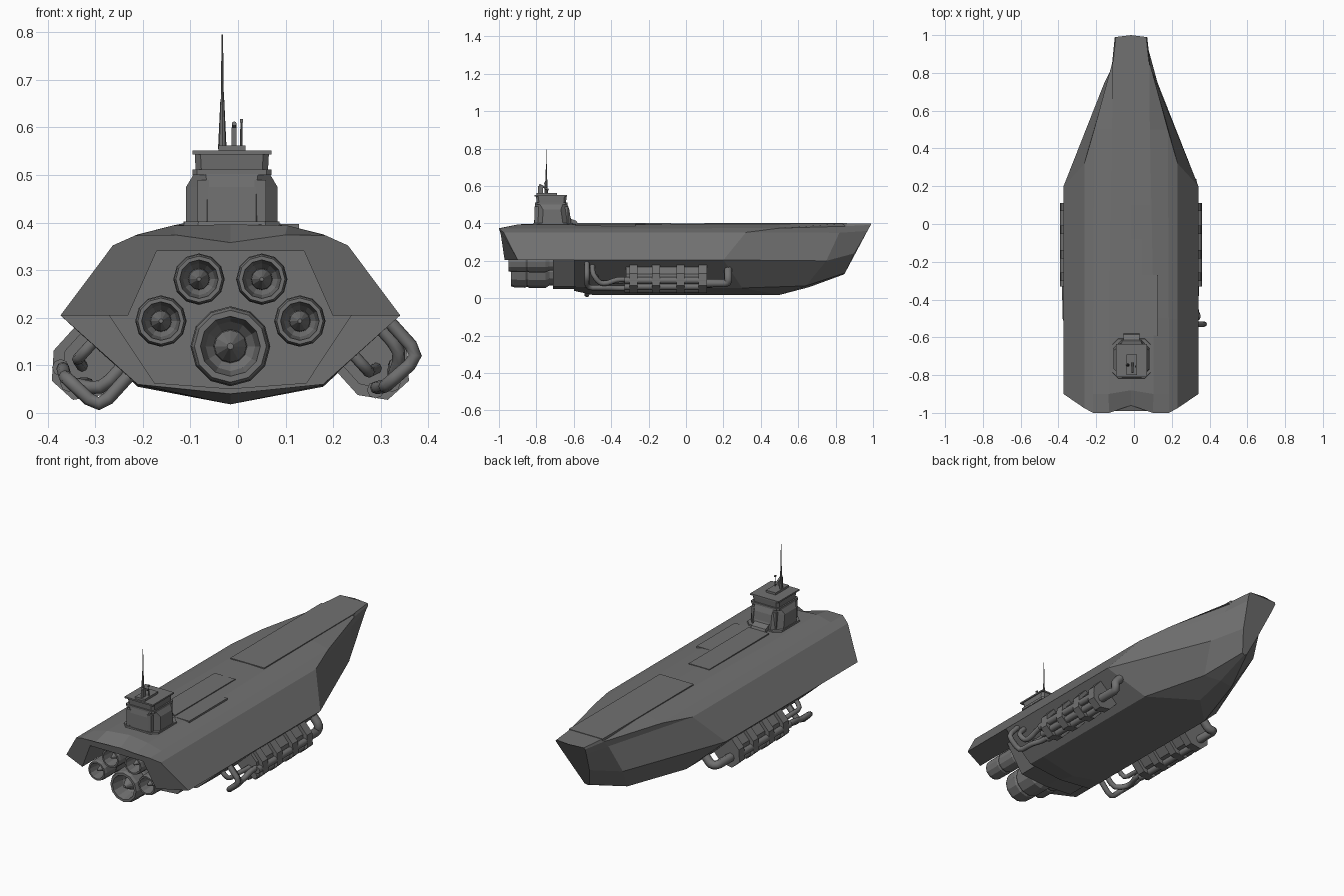
import bpy, bmesh, math
from mathutils import Vector

if "Cube" in bpy.data.objects:
    bpy.data.objects.remove(bpy.data.objects["Cube"])

CX = -0.016  # ship centreline
grey = bpy.data.materials.new("hull grey")
grey.diffuse_color = (0.165, 0.165, 0.165, 1)
grey.use_nodes = True
grey.node_tree.nodes["Principled BSDF"].inputs["Base Color"].default_value = grey.diffuse_color


def finish(name, bm):
    bmesh.ops.remove_doubles(bm, verts=bm.verts, dist=1e-5)
    bmesh.ops.recalc_face_normals(bm, faces=bm.faces)
    me = bpy.data.meshes.new(name)
    bm.to_mesh(me)
    bm.free()
    me.materials.append(grey)
    ob = bpy.data.objects.new(name, me)
    bpy.context.collection.objects.link(ob)
    return ob


def loft(name, rings, caps=True):
    """Skin a list of equal-length closed rings."""
    bm = bmesh.new()
    vs = [[bm.verts.new(p) for p in r] for r in rings]
    n = len(vs[0])
    for a, b in zip(vs, vs[1:]):
        for i in range(n):
            j = (i + 1) % n
            bm.faces.new((a[i], a[j], b[j], b[i]))
    if caps:
        bm.faces.new(vs[0])
        bm.faces.new(vs[-1])
    return finish(name, bm)


def full(half):
    """Half section (first and last points on the centreline) to full ring."""
    return [(CX + x, y, z) for x, y, z in half] + \
           [(CX - x, y, z) for x, y, z in half[-2:0:-1]]


def box(name, x0, x1, y0, y1, z0, z1):
    return loft(name, [[(x0, y0, z), (x1, y0, z), (x1, y1, z), (x0, y1, z)]
                       for z in (z0, z1)])


def lathe(name, prof, x, z, n=12):
    """Spin (radius, y) profile about a fore-aft axis."""
    rings = [[(x + r * math.cos(2 * math.pi * i / n), y,
               z + r * math.sin(2 * math.pi * i / n)) for i in range(n)]
             for r, y in prof]
    return loft(name, rings)


def pipe(name, pts, r):
    """Tube along a path, corners cut so bends look round."""
    p = [Vector(q) for q in pts]
    path = [p[0]]
    for a, b, c in zip(p, p[1:], p[2:]):
        d = min(0.03, (a - b).length * .45, (c - b).length * .45)
        s, e = b + (a - b).normalized() * d, b + (c - b).normalized() * d
        path += [s, s * .25 + b * .5 + e * .25, e]
    path.append(p[-1])
    cu = bpy.data.curves.new(name, 'CURVE')
    cu.dimensions = '3D'
    cu.bevel_depth, cu.bevel_resolution, cu.use_fill_caps = r, 2, True
    sp = cu.splines.new('POLY')
    sp.points.add(len(path) - 1)
    for q, v in zip(sp.points, path):
        q.co = (*v, 1)
    cu.materials.append(grey)
    ob = bpy.data.objects.new(name, cu)
    bpy.context.collection.objects.link(ob)


# main hull: keel, bilge, chine, shoulder, deck edges, deck centre
hull = [
    [(0, -.6, .04), (.195, -.6, .06), (.357, -.6, .205), (.247, -.6, .352),
     (.2, -.6, .373), (.12, -.6, .394), (0, -.6, .398)],
    [(0, -.5, .018), (.195, -.5, .058), (.357, -.5, .205), (.247, -.5, .352),
     (.2, -.5, .373), (.12, -.5, .394), (0, -.5, .398)],
    [(0, .5, .018), (.195, .3, .055), (.357, .2, .205), (.247, .32, .352),
     (.195, .5, .375), (.1, .5, .398), (0, .5, .4)],
    [(0, .66, .06), (.09, .64, .066), (.14, .75, .2), (.105, .82, .35),
     (.1, .85, .385), (.095, .85, .4), (0, .85, .4)],
    [(0, .845, .128), (.014, .85, .135), (.05, .9, .24), (.08, .97, .36),
     (.086, .988, .392), (.08, .99, .4), (0, 1.0, .4)]]
loft("main_hull", [full(h) for h in hull])

# overhanging stern shell around the engine bay
shell = [
    [(0, -.96, .34), (.155, -.99, .34), (.215, -.97, .205), (.357, -.9, .205),
     (.247, -.975, .352), (.2, -1, .373), (.115, -1, .374), (0, -.96, .358)],
    [(0, -.9, .34), (.155, -.9, .34), (.215, -.9, .205), (.357, -.89, .205),
     (.247, -.9, .352), (.2, -.9, .373), (.12, -.9, .394), (0, -.88, .396)],
    [(0, -.59, .34), (.155, -.59, .34), (.215, -.59, .205), (.357, -.59, .205),
     (.247, -.59, .352), (.2, -.59, .373), (.12, -.59, .394), (0, -.59, .398)]]
loft("stern_shell", [full(h) for h in shell])

# engine bulkhead
loft("engine_bulkhead", [full([(0, y, .05), (.16, y, .062), (.255, y, .205),
                               (.165, y, .345), (0, y, .345)])
                         for y in (-.71, -.58)])

# engines with recessed nozzles and centre cones
for i, (x, z, R, y) in enumerate([(0, .14, .084, -.935), (-.066, .281, .054, -.95),
                                  (.066, .281, .054, -.95), (-.146, .193, .054, -.95),
                                  (.146, .193, .054, -.95)]):
    lathe("engine_%d" % i, [(R * .85, -.65), (R * .85, -.73), (R, -.75), (R, -.84),
                            (R * .93, -.85), (R, -.86), (R * .97, y + .015), (R * .9, y),
                            (R * .75, y), (R * .62, y + .07), (R * .42, y + .09),
                            (R * .4, y + .06), (R * .08, y + .01)], CX + x, z)


# side machinery: local frame on the sloping lower hull
def place(side, y, u, n):
    return (CX + side * (.276 + .74 * u + .67 * n), y, .1325 + .67 * u - .74 * n)


def slab(name, side, y0, y1, w, h, wt, ht):
    pr = [(-w, -.01), (-w, h), (-wt, ht), (wt, ht), (w, h), (w, -.01)]
    loft(name, [[place(side, y, u, n) for u, n in pr] for y in (y0, y1)])


for side, nm in ((1, "right"), (-1, "left")):
    slab(nm + "_machinery", side, -.32, .1, .052, .05, .025, .088)
    for k, y in enumerate((-.28, -.16, -.03, .09)):
        slab(nm + "_rib_%d" % k, side, y - .022, y + .022, .07, .065, .03, .115)
    for k, (u, n) in enumerate(((-.035, .082), (.035, .082), (0, .095))):
        pipe(nm + "_tube_%d" % k,
             [place(side, -.33, u, n), place(side, .11, u, n)], .018)
    f = side  # the plumbing bends up on the right, down on the left
    paths = [
        ([(-.3, -.03, .08), (-.38, -.03, .08), (-.43, -.015, .09), (-.53, -.015, .09),
          (-.53, .083, .092), (-.53, .083, -.02)], .014),
        ([(-.3, .03, .07), (-.37, .03, .07), (-.42, .015, .085), (-.46, .015, .085),
          (-.5, .06, .06), (-.5, .06, -.02)], .014),
        ([(-.3, 0, .05), (-.4, -.02, .045), (-.48, -.02, .045), (-.48, -.02, -.02)], .012),
        ([(.08, 0, .07), (.225, 0, .07), (.225, .03, .05), (.225, .03, -.02)], .022)]
    for k, (pts, r) in enumerate(paths):
        pipe(nm + "_pipe_%d" % k, [place(side, y, f * u, n) for y, u, n in pts], r)

# thin deck plates
box("foredeck_plate", -.115, .083, .1, .86, .39, .4025)
box("mid_deck_plate", -.08, .04, -.58, -.08, .39, .4015)
box("side_deck_plate", .04, .128, -.59, -.27, .385, .397)


# bridge tower: chamfered octagonal storeys
def octa(hx, hy, cy, z, c):
    q = [(hx, hy - c), (hx - c, hy), (-hx + c, hy), (-hx, hy - c),
         (-hx, -hy + c), (-hx + c, -hy), (hx - c, -hy), (hx, -hy + c)]
    return [(-.013 + x, cy + y, z) for x, y in q]


loft("tower_foot", [octa(.103, .108, -.712, .385, .03), octa(.1, .104, -.712, .402, .03)])
loft("tower_base", [octa(.096, .1, -.712, .39, .045), octa(.096, .093, -.717, .475, .045),
                    octa(.08, .086, -.72, .502, .025)])
loft("tower_band", [octa(.083, .086, -.72, .5, .01), octa(.083, .086, -.72, .512, .01)])
loft("bridge_cabin", [octa(.076, .078, -.72, .51, .012), octa(.078, .082, -.72, .546, .012)])
box("bridge_roof", -.096, .07, -.81, -.635, .543, .551)
box("roof_block", -.041, .016, -.8, -.69, .55, .562)
# sloping forward deckhouse
loft("tower_nose", [[(x, -.66, .39), (x, -.575, .39), (x, -.585, .413), (x, -.615, .425),
                     (x, -.635, .48), (x, -.66, .48)] for x in (-.055, .028)])
# corner fins of the tower
for s in (-1, 1):
    for y in (-.78, -.66):
        x = -.013 + s * .06
        box("tower_fin", x - .012, x + .012, y - .03, y + .03, .39, .49)


# masts
def spike(name, x, y, z0, z1, r0, r1):
    loft(name, [[(x + r * math.cos(a * math.pi / 4), y + r * math.sin(a * math.pi / 4), z)
                 for a in range(8)] for r, z in ((r0, z0), (r1, z1))])


spike("mast_base", -.033, -.747, .555, .66, .009, .004)
spike("main_mast", -.033, -.747, .6, .795, .004, .0015)
spike("short_mast", .007, -.755, .555, .612, .003, .002)
box("short_mast_tip", .004, .01, -.76, -.75, .61, .618)
box("sensor_post", -.014, -.003, -.79, -.765, .555, .6)
pipe("sensor_arm", [(-.008, -.735, .58), (-.008, -.785, .608)], .005)
